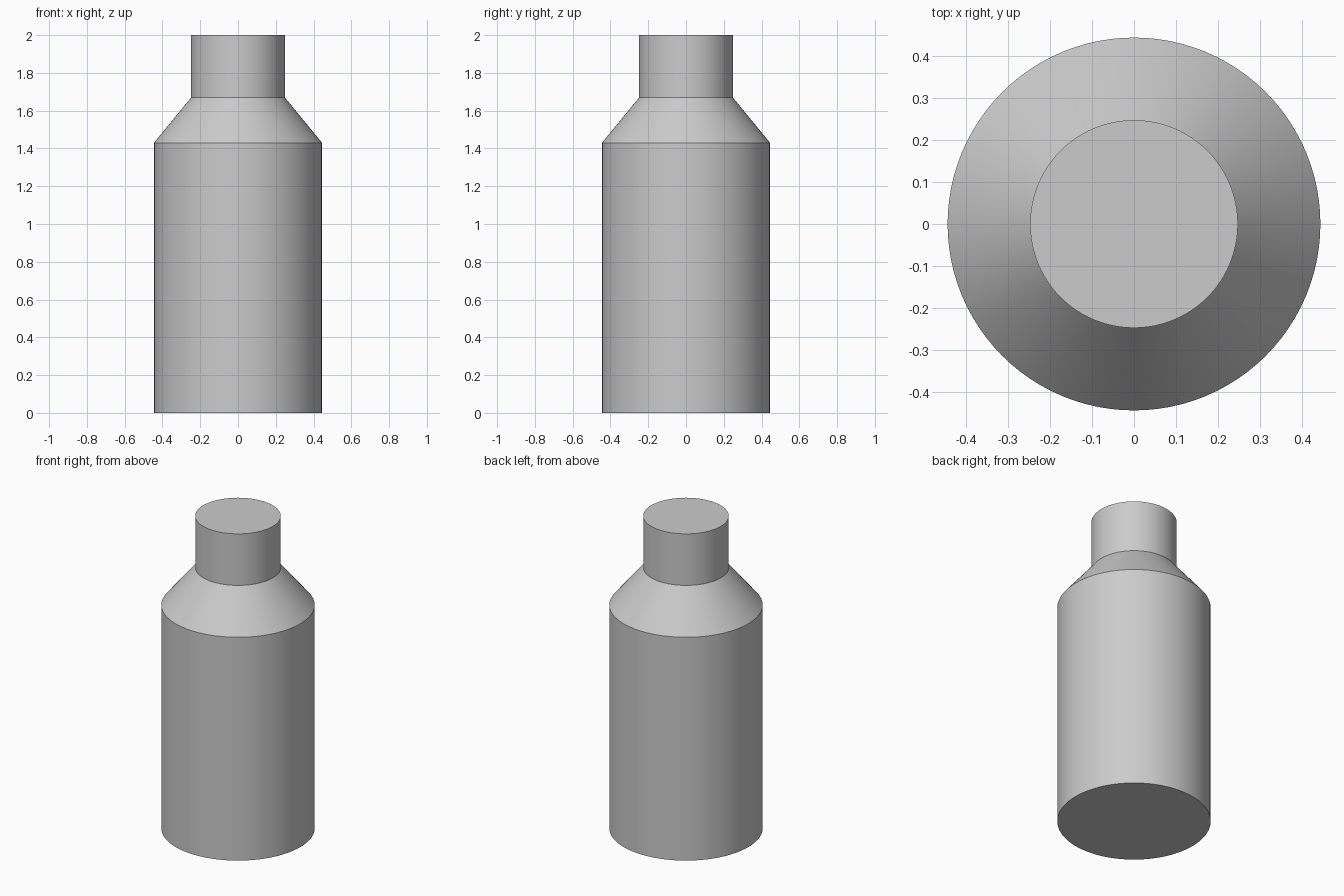
import bpy
import bmesh
import math

cube = bpy.data.objects.get("Cube")
if cube:
    bpy.data.objects.remove(cube, do_unlink=True)

# Plain grey material
GREY = (0.6, 0.6, 0.6, 1.0)
grey = bpy.data.materials.new("plain_grey")
grey.use_nodes = True
grey.diffuse_color = GREY
grey.node_tree.nodes["Principled BSDF"].inputs["Base Color"].default_value = GREY

SIDES = 96
BODY_RADIUS, NECK_RADIUS = 0.445, 0.248
SHOULDER_Z, NECK_Z, TOP_Z = 1.43, 1.67, 2.0


def turned_solid(name, profile):
    """Closed solid of revolution from (radius, height) pairs."""
    bm = bmesh.new()
    rings = []
    for radius, z in profile:
        angles = [math.tau * i / SIDES for i in range(SIDES)]
        rings.append([bm.verts.new((radius * math.cos(a), radius * math.sin(a), z))
                      for a in angles])
    for low, high in zip(rings, rings[1:]):
        for i in range(SIDES):
            j = (i + 1) % SIDES
            bm.faces.new((low[i], low[j], high[j], high[i]))
    # Flat base and closed top
    bm.faces.new(rings[0][::-1])
    bm.faces.new(rings[-1])
    mesh = bpy.data.meshes.new(name)
    bm.to_mesh(mesh)
    bm.free()
    mesh.materials.append(grey)
    obj = bpy.data.objects.new(name, mesh)
    bpy.context.collection.objects.link(obj)
    return obj


# Straight body, sloping shoulder and narrow neck in one piece
bottle = turned_solid("bottle", [
    (BODY_RADIUS, 0),
    (BODY_RADIUS, SHOULDER_Z),
    (NECK_RADIUS, NECK_Z),
    (NECK_RADIUS, TOP_Z),
])

bpy.ops.object.select_all(action="DESELECT")
bottle.select_set(True)
bpy.context.view_layer.objects.active = bottle
bpy.ops.object.shade_smooth_by_angle(angle=math.radians(30))
